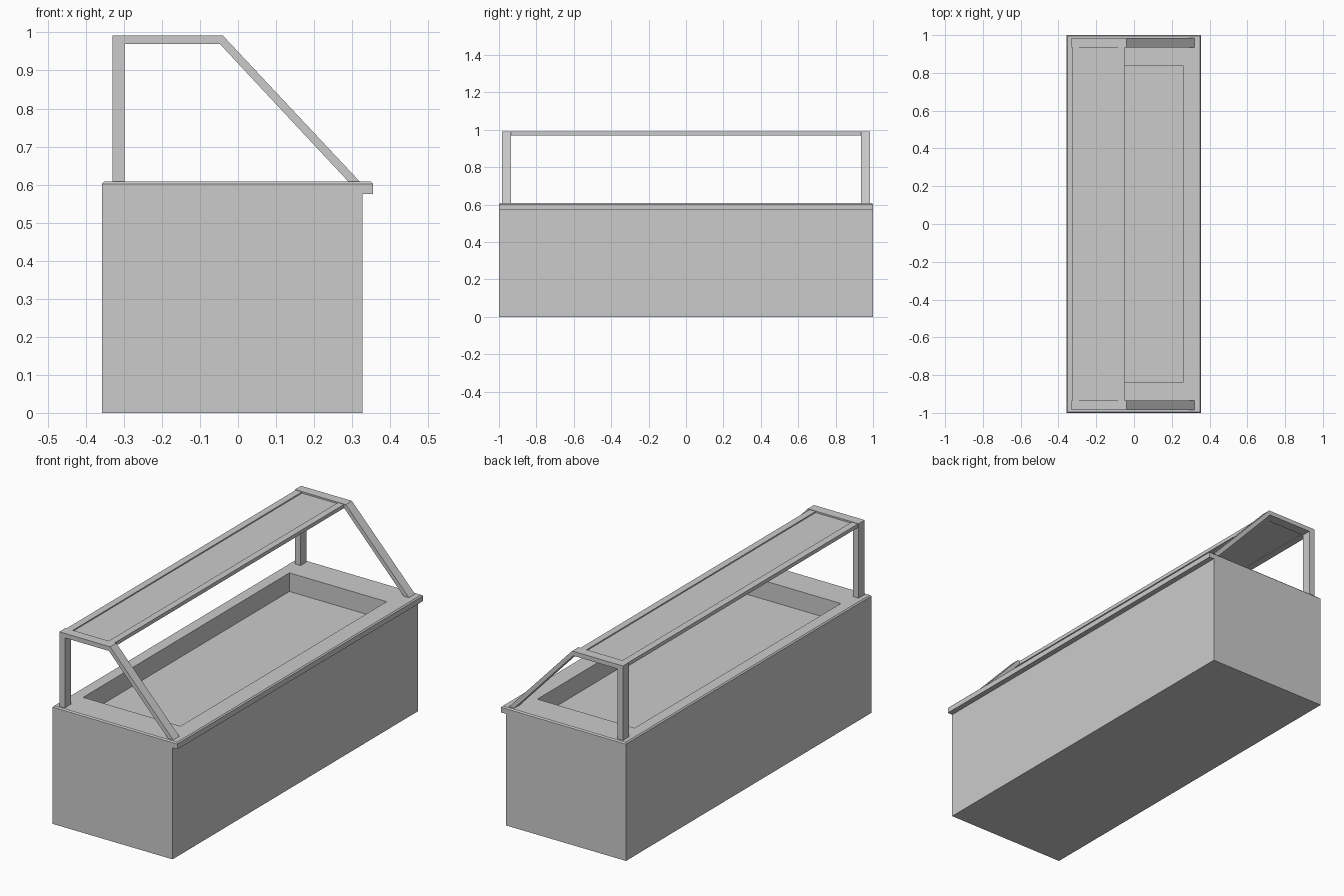
import bpy
import bmesh
from mathutils import Vector

cube = bpy.data.objects.get("Cube")
if cube:
    bpy.data.objects.remove(cube, do_unlink=True)

grey = bpy.data.materials.new("plain grey")
grey.use_nodes = True
grey.diffuse_color = (0.6, 0.6, 0.6, 1)
grey.node_tree.nodes["Principled BSDF"].inputs["Base Color"].default_value = (0.6, 0.6, 0.6, 1)


def extrude_profile(name, points, y0, y1):
    """Extrude an x-z outline along y into a solid."""
    bm = bmesh.new()
    face = bm.faces.new([bm.verts.new((x, y0, z)) for x, z in points])
    out = bmesh.ops.extrude_face_region(bm, geom=[face])
    verts = [v for v in out["geom"] if isinstance(v, bmesh.types.BMVert)]
    bmesh.ops.translate(bm, vec=Vector((0, y1 - y0, 0)), verts=verts)
    bmesh.ops.recalc_face_normals(bm, faces=bm.faces)
    mesh = bpy.data.meshes.new(name)
    bm.to_mesh(mesh)
    bm.free()
    mesh.materials.append(grey)
    obj = bpy.data.objects.new(name, mesh)
    bpy.context.collection.objects.link(obj)
    return obj


def box(name, x0, x1, y0, y1, z0, z1):
    return extrude_profile(name, [(x0, z0), (x1, z0), (x1, z1), (x0, z1)], y0, y1)


TOP, BACK, FRONT, LIP = 0.608, -0.358, 0.327, 0.355
END_IN, END_OUT = 0.935, 0.985

# Counter body with the overhanging lip along one long side
body = extrude_profile("counter_body", [
    (BACK, 0), (FRONT, 0), (FRONT, 0.575), (LIP, 0.575), (LIP, TOP), (BACK, TOP)], -1, 1)

# Soften the outer edge of the counter top
bm = bmesh.new()
bm.from_mesh(body.data)
rim = [e for e in bm.edges if all(v.co.z > TOP - 0.001 for v in e.verts)]
bmesh.ops.bevel(bm, geom=rim, offset=0.006, segments=1, affect='EDGES')
bm.to_mesh(body.data)
bm.free()

# Sunken display well
well = box("well_cutter", -0.295, 0.26, -0.84, 0.84, 0.512, 0.8)
well.hide_render = True
well.hide_set(True)
cut = body.modifiers.new("well", 'BOOLEAN')
cut.operation = 'DIFFERENCE'
cut.solver = 'EXACT'
cut.object = well

# End frames: upright post, level top bar and sloping strut in one outline
outline = [(-0.33, TOP), (-0.33, 0.992), (-0.04, 0.992), (0.32, TOP),
           (0.29, TOP), (-0.047, 0.969), (-0.298, 0.969), (-0.298, TOP)]
for name, y0, y1 in (("front_frame", -END_OUT, -END_IN), ("back_frame", END_IN, END_OUT)):
    extrude_profile(name, outline, y0, y1)

# Shelf rails joining the frames, with a slightly recessed panel between them
for name, x0, x1 in (("right_rail", -0.326, -0.29), ("left_rail", -0.085, -0.05)):
    box(name, x0, x1, -END_IN, END_IN, 0.971, 0.99)
box("shelf_panel", -0.29, -0.085, -END_IN, END_IN, 0.974, 0.984)
